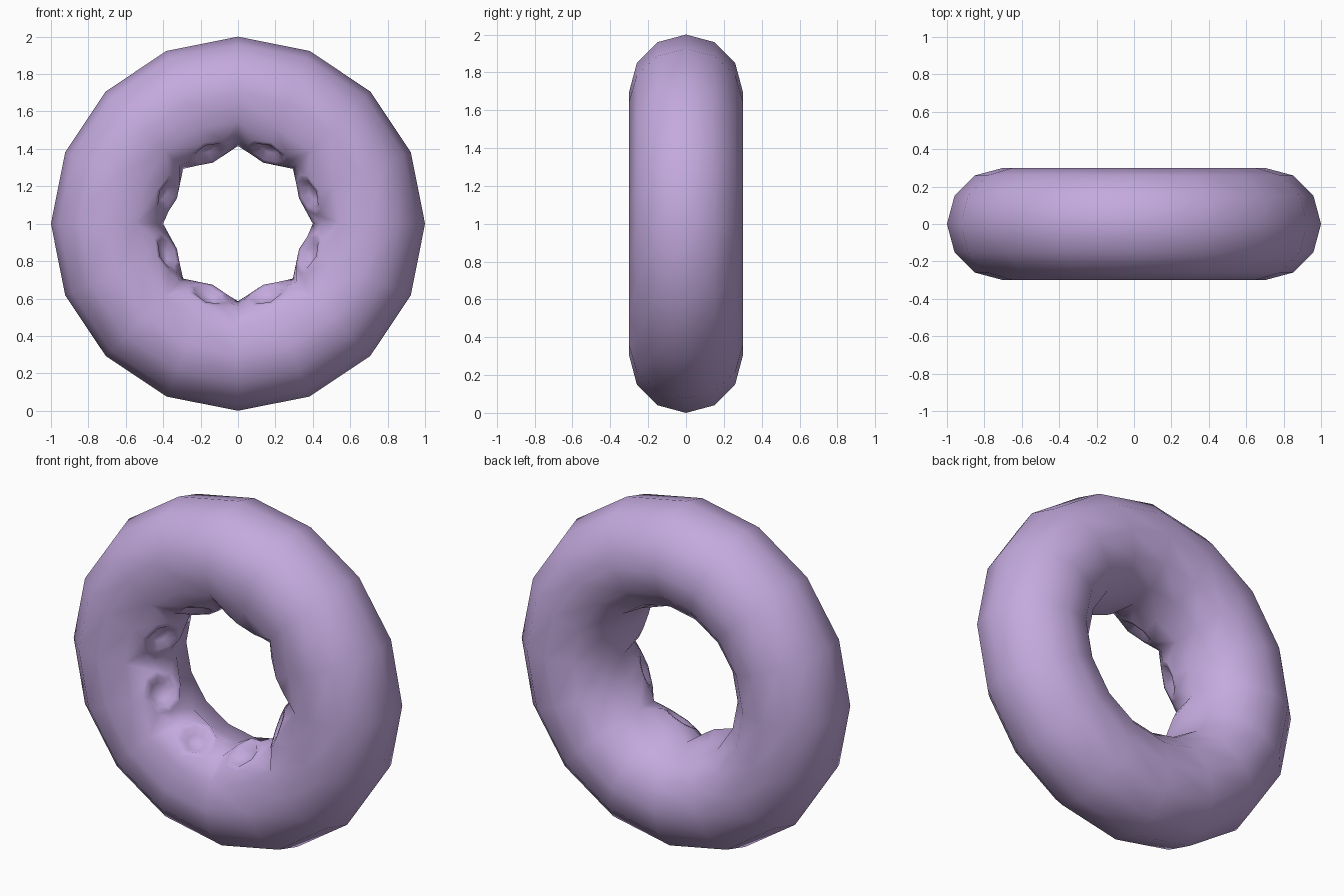
import bpy
import bmesh
from math import cos, sin, pi
from mathutils import Vector

cube = bpy.data.objects.get("Cube")
if cube:
    bpy.data.objects.remove(cube, do_unlink=True)

lilac = bpy.data.materials.new("lilac")
lilac.use_nodes = True
colour = (0.55, 0.40, 0.73, 1)
lilac.diffuse_color = colour
lilac.node_tree.nodes["Principled BSDF"].inputs["Base Color"].default_value = colour

SEGMENTS, SIDES = 16, 12
MAJOR, MINOR = 0.7, 0.3
CUP_RINGS = [(0.115, 0.034), (0.085, 0.034), (0.05, 0.0)]  # radius, height
CUP_ROW = 7  # first row of vertices in front of the inner edge


def ring_point(i, j):
    turn, tilt = 2 * pi * i / SEGMENTS, 2 * pi * j / SIDES
    r = MAJOR + MINOR * cos(tilt)
    return Vector((r * cos(turn), MINOR * sin(tilt), 1 + r * sin(turn)))


bm = bmesh.new()
grid = [[bm.verts.new(ring_point(i, j)) for j in range(SIDES)]
        for i in range(SEGMENTS)]


def vert(i, j):
    return grid[i % SEGMENTS][j % SIDES]


# Ring body, leaving an opening of two by two faces for each cup
for i in range(SEGMENTS):
    for j in range(SIDES):
        if j not in (CUP_ROW - 1, CUP_ROW):
            bm.faces.new((vert(i, j), vert(i + 1, j),
                          vert(i + 1, j + 1), vert(i, j + 1)))

# Notches between neighbouring cups cut slightly into the inner edge
for i in range(0, SEGMENTS, 2):
    v = vert(i, CUP_ROW - 1)
    if abs(v.co.z - 1) > 0.1:
        v.co += Vector((v.co.x, 0, v.co.z - 1)).normalized() * 0.015

# Raised, dimpled cups around the front of the hole
AROUND = [(-1, -1), (0, -1), (1, -1), (1, 0), (1, 1), (0, 1), (-1, 1), (-1, 0)]
for i in range(1, SEGMENTS, 2):
    turn, tilt = 2 * pi * i / SEGMENTS, 2 * pi * CUP_ROW / SIDES
    normal = Vector((cos(tilt) * cos(turn), sin(tilt), cos(tilt) * sin(turn)))
    centre = vert(i, CUP_ROW)
    border = [vert(i + a, CUP_ROW + b) for a, b in AROUND]
    directions = []
    for v in border:
        d = v.co - centre.co
        directions.append((d - normal * d.dot(normal)).normalized())
    outer = border
    origin = centre.co.copy()
    for radius, height in CUP_RINGS:
        inner = [bm.verts.new(origin + d * radius + normal * height)
                 for d in directions]
        for k in range(8):
            n = (k + 1) % 8
            bm.faces.new((outer[k], outer[n], inner[n], inner[k]))
        outer = inner
    bm.faces.new(outer)
    bm.verts.remove(centre)

bmesh.ops.recalc_face_normals(bm, faces=bm.faces)
for face in bm.faces:
    face.smooth = True

mesh = bpy.data.meshes.new("ring_with_cups")
bm.to_mesh(mesh)
bm.free()
mesh.materials.append(lilac)
ring = bpy.data.objects.new("ring_with_cups", mesh)
bpy.context.collection.objects.link(ring)
